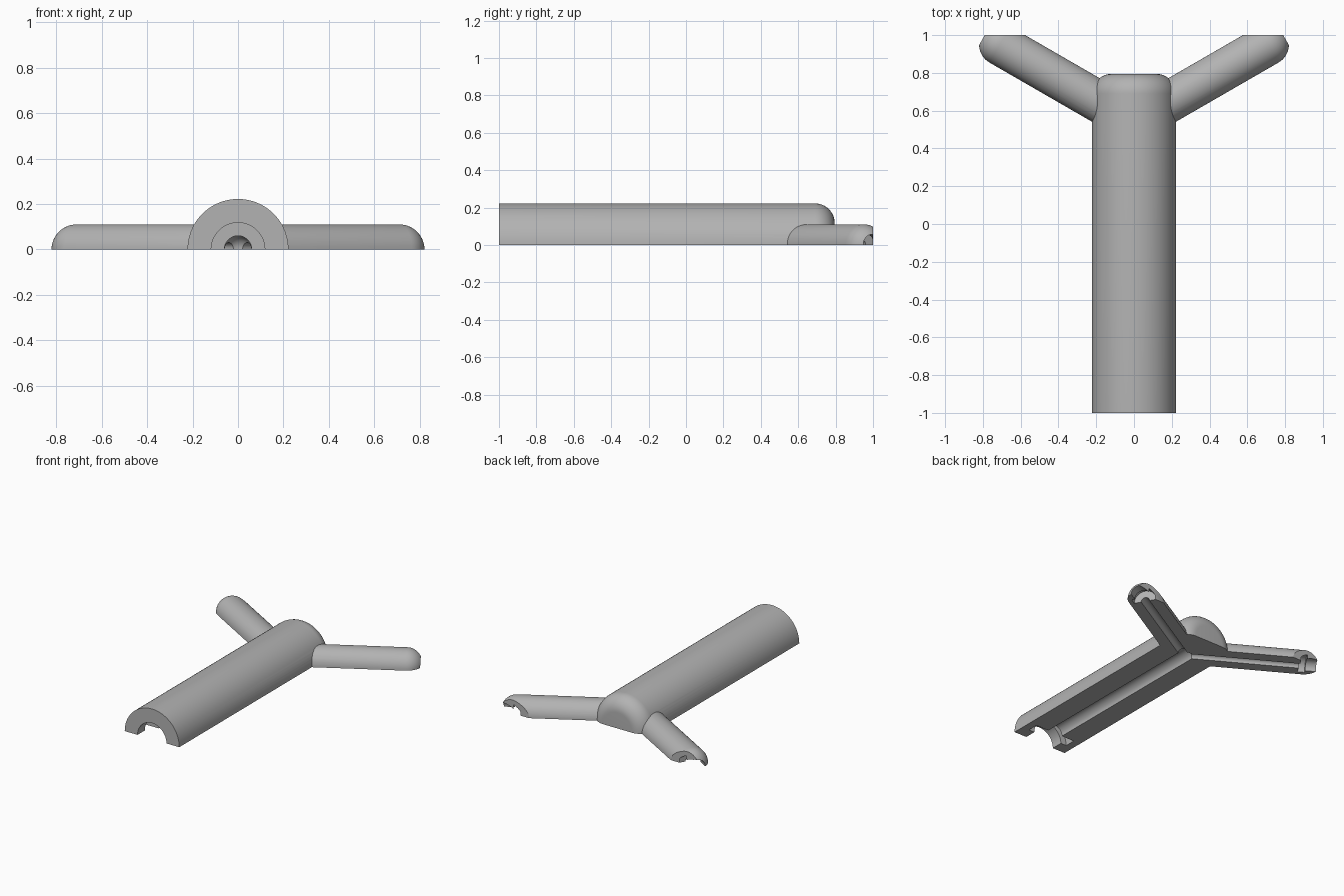
import bpy, bmesh, math
from mathutils import Matrix

if "Cube" in bpy.data.objects:
    bpy.data.objects.remove(bpy.data.objects["Cube"], do_unlink=True)

grey = bpy.data.materials.new("plain_grey")
grey.use_nodes = True
colour = (0.45, 0.45, 0.45, 1)
grey.diffuse_color = colour
grey.node_tree.nodes["Principled BSDF"].inputs["Base Color"].default_value = colour

JUNCTION = 0.54       # y where the arm axes meet the main axis
MAIN_R, ARM_R = 0.222, 0.11


def add_object(name, bm):
    mesh = bpy.data.meshes.new(name)
    bm.to_mesh(mesh)
    bm.free()
    mesh.materials.append(grey)
    obj = bpy.data.objects.new(name, mesh)
    bpy.context.collection.objects.link(obj)
    return obj


def lathe(name, profile, matrix=Matrix(), steps=72):
    """Spin (distance, radius) points about the local Y axis."""
    bm = bmesh.new()
    verts = [bm.verts.new((r, y, 0)) for y, r in profile]
    edges = [bm.edges.new(pair) for pair in zip(verts, verts[1:])]
    bmesh.ops.spin(bm, geom=verts + edges, cent=(0, 0, 0), axis=(0, 1, 0),
                   angle=math.tau, steps=steps, use_duplicate=False)
    bmesh.ops.remove_doubles(bm, verts=bm.verts, dist=0.0005)
    bmesh.ops.recalc_face_normals(bm, faces=bm.faces)
    bm.transform(matrix)
    return add_object(name, bm)


def box(name, centre, size):
    bm = bmesh.new()
    bmesh.ops.create_cube(bm, size=1)
    bm.transform(Matrix.Translation(centre) @ Matrix.Diagonal((*size, 1)))
    return add_object(name, bm)


def rounded_end(length, radius, fillet, count=12):
    """Outer profile points for a filleted end."""
    angles = [i * math.pi / 2 / count for i in range(count + 1)]
    return [(length - fillet + fillet * math.sin(a),
             radius - fillet + fillet * math.cos(a)) for a in angles]


def combine(target, tool, operation):
    mod = target.modifiers.new(operation.lower(), 'BOOLEAN')
    mod.operation = operation
    mod.solver = 'EXACT'
    mod.object = tool
    tool.hide_render = True
    bpy.context.view_layer.objects.active = target
    bpy.ops.object.modifier_apply(modifier=mod.name)
    bpy.data.objects.remove(tool, do_unlink=True)


def arm_matrix(side):
    return (Matrix.Translation((0, JUNCTION, 0))
            @ Matrix.Rotation(-side * math.radians(60), 4, 'Z'))


# Main barrel with a filleted back end
body = lathe("split_pipe_half",
             [(-1, 0), (-1, MAIN_R)] + rounded_end(0.795, MAIN_R, 0.105) + [(0.795, 0)])

# Two round-ended arms
for side in (-1, 1):
    arm = lathe("arm", [(0, 0), (0, ARM_R)] + rounded_end(0.93, ARM_R, ARM_R),
                arm_matrix(side), 48)
    combine(body, arm, 'UNION')

# Main channel: mouth, wider pocket, narrow bore
channel = lathe("main_channel", [
    (-1.1, 0), (-1.1, 0.118), (-0.915, 0.118), (-0.915, 0.165),
    (-0.835, 0.165), (-0.835, 0.06)] + rounded_end(0.59, 0.06, 0.06, 6), steps=48)
combine(body, channel, 'DIFFERENCE')

# Arm channels: narrow bore, pocket, mouth
for side in (-1, 1):
    channel = lathe("arm_channel", [
        (0, 0), (0, 0.03), (0.79, 0.03), (0.79, 0.08), (0.84, 0.08),
        (0.84, 0.057), (1.1, 0.057), (1.1, 0)], arm_matrix(side), 40)
    combine(body, channel, 'DIFFERENCE')

# Flat split face underneath and trimmed arm ends
combine(body, box("lower_cut", (0, 0, -0.5), (4, 4, 1)), 'DIFFERENCE')
combine(body, box("back_cut", (0, 1.5, 0), (4, 1, 2)), 'DIFFERENCE')

bpy.ops.object.select_all(action='DESELECT')
body.select_set(True)
bpy.context.view_layer.objects.active = body
bpy.ops.object.shade_smooth_by_angle(angle=math.radians(30))
